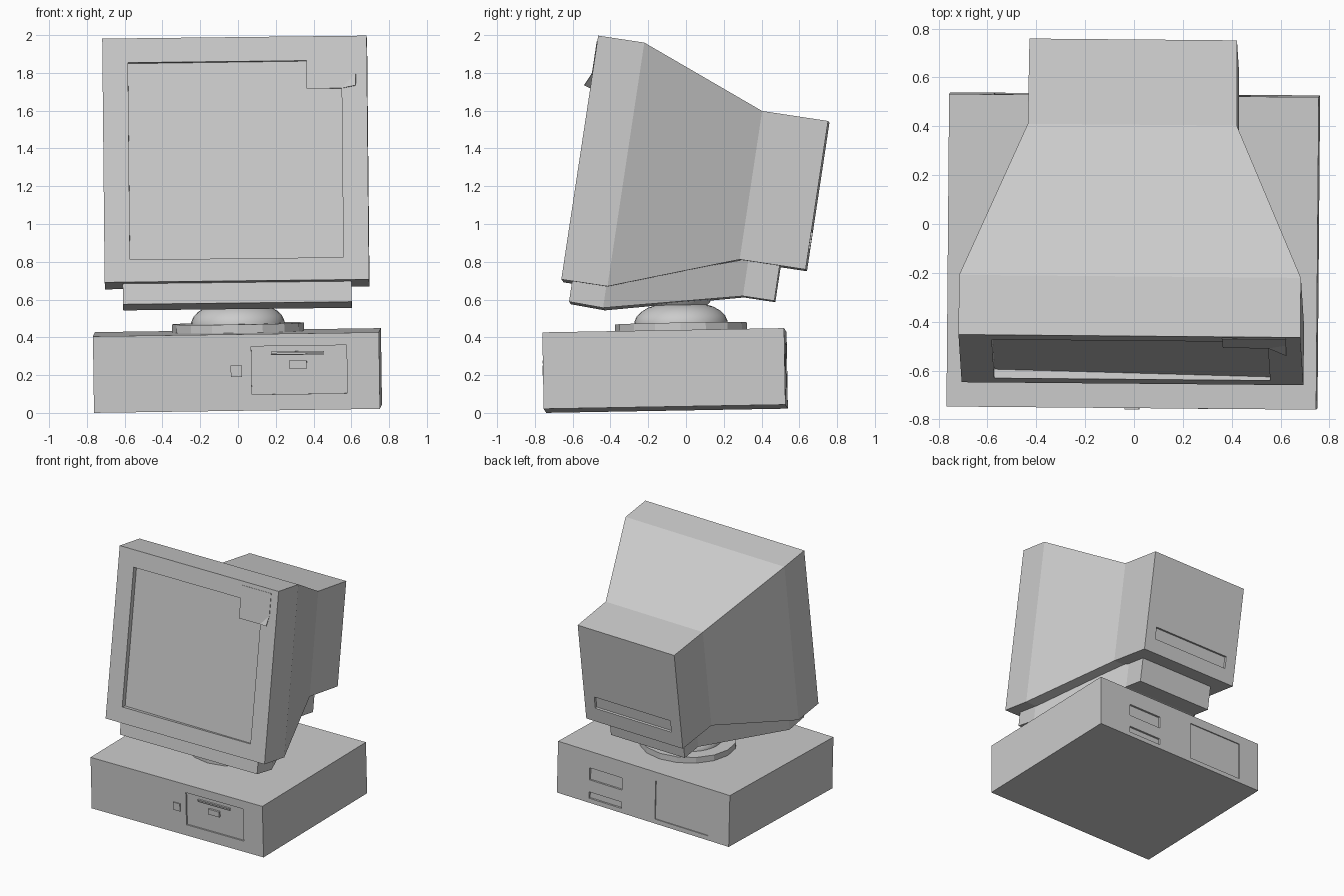
import bpy, bmesh, math
from mathutils import Matrix, Euler

if "Cube" in bpy.data.objects:
    bpy.data.objects.remove(bpy.data.objects["Cube"])


def frame(loc, rot):
    return Matrix.Translation(loc) @ Euler([math.radians(a) for a in rot], 'XYZ').to_matrix().to_4x4()


# The case and the tilted monitor each have their own frame
CASE = frame((0, -0.107, 0.022), (1.0, -0.8, -0.5))
MON = frame((-0.006, -0.654, 0.699), (-8.6, -0.65, -0.5))


def finish(bm, name, mat):
    bmesh.ops.recalc_face_normals(bm, faces=bm.faces)
    bm.transform(mat)
    me = bpy.data.meshes.new(name)
    bm.to_mesh(me)
    bm.free()
    ob = bpy.data.objects.new(name, me)
    bpy.context.collection.objects.link(ob)
    return ob


def add_box(bm, x, y, z):
    m = Matrix.Translation([(a + b) / 2 for a, b in (x, y, z)])
    s = Matrix.Diagonal([b - a for a, b in (x, y, z)] + [1])
    bmesh.ops.create_cube(bm, size=1, matrix=m @ s)


def boxes(name, mat, items):
    bm = bmesh.new()
    for it in items:
        add_box(bm, *it)
    return finish(bm, name, mat)


def loft(name, mat, rings):
    """Join rectangles (half width, depth, low, high, skew) front to back."""
    bm = bmesh.new()
    loops = []
    for hx, y, lo, hi, sk in rings:
        loops.append([bm.verts.new((sx * hx, y - sx * sk, z))
                      for sx, z in ((-1, lo), (1, lo), (1, hi), (-1, hi))])
    for a, b in zip(loops, loops[1:]):
        for i in range(4):
            j = (i + 1) % 4
            bm.faces.new((a[i], a[j], b[j], b[i]))
    bm.faces.new(loops[0])
    bm.faces.new(loops[-1])
    return finish(bm, name, mat)


def lathe(name, mat, profile, centre, steps):
    bm = bmesh.new()
    vs = [bm.verts.new((r, 0, z)) for r, z in profile]
    es = [bm.edges.new(p) for p in zip(vs, vs[1:])]
    bmesh.ops.spin(bm, geom=vs + es, axis=(0, 0, 1), cent=(0, 0, 0),
                   angle=2 * math.pi, steps=steps)
    bmesh.ops.remove_doubles(bm, verts=bm.verts, dist=1e-4)
    return finish(bm, name, mat @ Matrix.Translation(centre))


def cut(ob, cutter):
    cutter.hide_render = True
    mod = ob.modifiers.new("recess", 'BOOLEAN')
    mod.operation, mod.solver, mod.object = 'DIFFERENCE', 'EXACT', cutter
    bpy.context.view_layer.objects.active = ob
    bpy.ops.object.modifier_apply(modifier=mod.name)
    bpy.data.objects.remove(cutter)


# Computer case with drive bay recess in front and port recesses behind
F, B, W, H = -0.64, 0.64, 0.757, 0.405
case = boxes("computer_case", CASE, [((-W, W), (F, B), (0, H))])
cut(case, boxes("case_cutter", CASE, [
    ((0.08, 0.585), (F - 0.05, F + 0.012), (0.085, 0.34)),
    ((0.19, 0.475), (B - 0.015, B + 0.05), (0.18, 0.275)),
    ((0.19, 0.475), (B - 0.015, B + 0.05), (0.035, 0.085)),
    ((-0.575, -0.105), (B - 0.008, B + 0.05), (0.035, 0.335))]))

# Floppy drive front: slot lips, eject button, lower trim
boxes("drive_slot", CASE, [((0.185, 0.465), (F - 0.002, F + 0.02), (0.302, 0.311)),
                           ((0.185, 0.465), (F + 0.004, F + 0.02), (0.292, 0.297))])
boxes("eject_button", CASE, [((0.278, 0.373), (F - 0.004, F + 0.02), (0.22, 0.262))])
boxes("power_button", CASE, [((-0.03, 0.03), (F - 0.008, F + 0.02), (0.18, 0.24))])

# Swivel stand: flat ring, dome and upper collar
C = (0.005, 0.088, 0)
lathe("swivel_ring", CASE, [(0, 0.39), (0.35, 0.39), (0.35, 0.45), (0, 0.45)], C, 16)
dome = lathe("swivel_dome", CASE,
             [(0, 0.43), (0.247, 0.44), (0.247, 0.46), (0.235, 0.488), (0.21, 0.514),
              (0.175, 0.535), (0.13, 0.55), (0, 0.56)], C, 32)
collar = lathe("swivel_collar", CASE,
               [(0, 0.53), (0.13, 0.535), (0.155, 0.56), (0.17, 0.59), (0.17, 0.64), (0, 0.64)], C, 32)
for ob in (dome, collar):
    bpy.ops.object.select_all(action='DESELECT')
    ob.select_set(True)
    bpy.context.view_layer.objects.active = ob
    bpy.ops.object.shade_smooth_by_angle(angle=math.radians(40))

# Monitor housing: recessed screen, bezel, tapered rear, tube box
monitor = loft("monitor_housing", MON, [
    (0.565, 0.026, 0.12, 1.175, 0.011),
    (0.565, 0, 0.12, 1.175, 0),
    (0.70, 0, 0, 1.305, 0),
    (0.70, 0.247, 0, 1.305, 0),
    (0.428, 0.915, 0.248, 1.043, 0),
    (0.425, 1.268, 0.248, 1.043, 0)])
cut(monitor, boxes("monitor_cutter", MON, [((-0.335, 0.335), (1.25, 1.35), (0.362, 0.458))]))

# Tray beneath the monitor, following its taper
loft("monitor_tray", MON, [
    (0.605, 0.057, -0.11, 0.01, 0),
    (0.605, 0.24, -0.115, 0.01, 0),
    (0.325, 0.96, 0.06, 0.26, 0),
    (0.325, 1.128, 0.06, 0.26, 0)])

# Paper note on the screen corner with one lifted corner
bm = bmesh.new()
pts = [(0.38, -0.004, 1.275), (0.38, -0.004, 1.025), (0.565, -0.004, 1.025),
       (0.64, -0.004, 1.105), (0.64, -0.004, 1.275), (0.64, -0.036, 1.035)]
v = [bm.verts.new(p) for p in pts]
bm.faces.new(v[:5])
bm.faces.new((v[2], v[5], v[3]))
note = finish(bm, "paper_note", MON)
sol = note.modifiers.new("thickness", 'SOLIDIFY')
sol.thickness = 0.003
